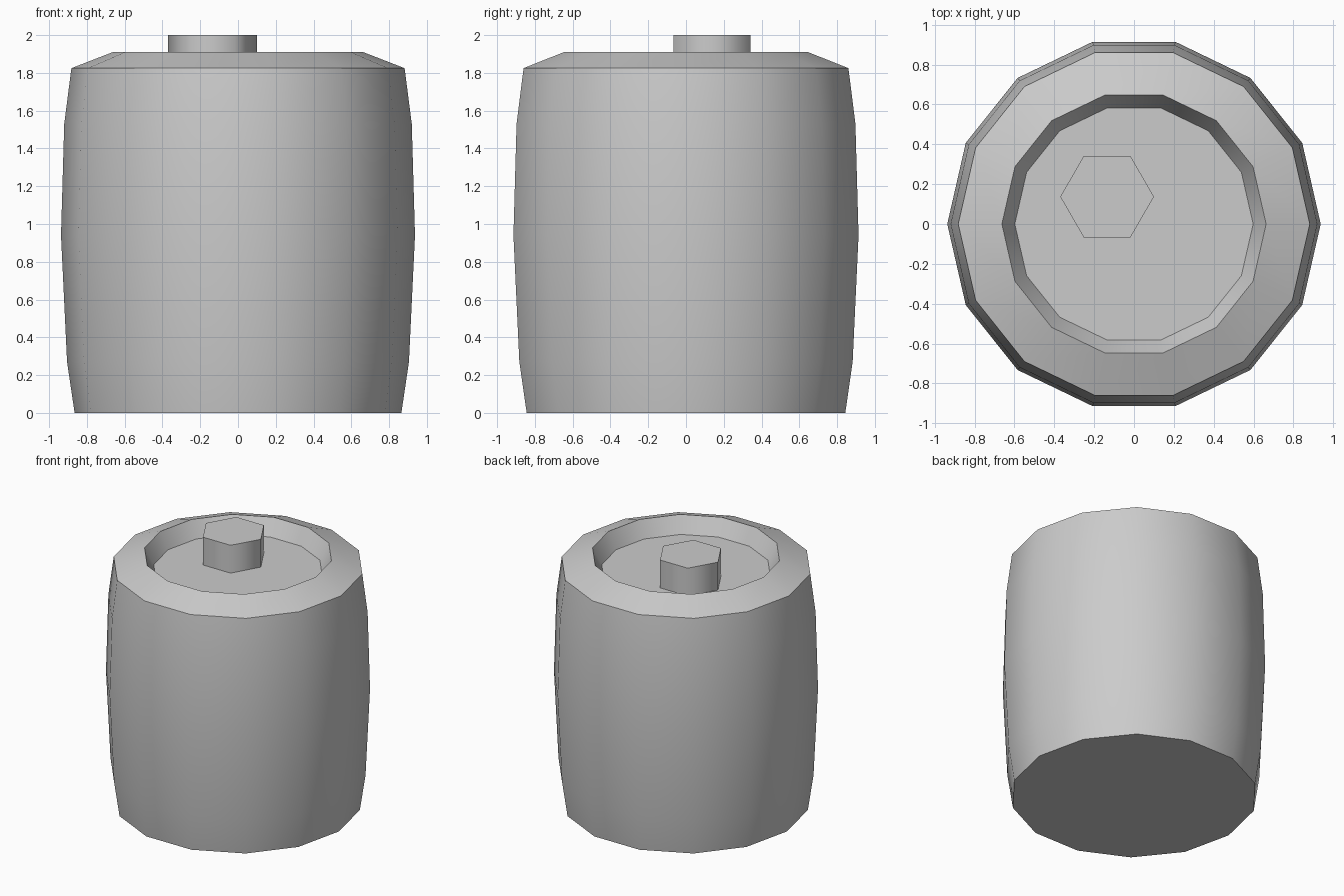
import bpy, bmesh
from math import cos, sin, pi, radians

if "Cube" in bpy.data.objects:
    bpy.data.objects.remove(bpy.data.objects["Cube"])


def lathe(name, profile, sides, center, smooth_angle):
    """Stack rings of (radius, z), cap both ends and smooth the sides."""
    bm = bmesh.new()
    rings = [[bm.verts.new((center[0] + r * cos(2 * pi * i / sides),
                            center[1] + r * sin(2 * pi * i / sides), z))
              for i in range(sides)] for r, z in profile]
    for a, b in zip(rings, rings[1:]):
        for i in range(sides):
            j = (i + 1) % sides
            bm.faces.new((a[i], a[j], b[j], b[i]))
    bm.faces.new(rings[0][::-1])
    bm.faces.new(rings[-1])
    mesh = bpy.data.meshes.new(name)
    bm.to_mesh(mesh)
    bm.free()
    obj = bpy.data.objects.new(name, mesh)
    bpy.context.collection.objects.link(obj)
    bpy.ops.object.select_all(action='DESELECT')
    obj.select_set(True)
    bpy.context.view_layer.objects.active = obj
    bpy.ops.object.shade_smooth_by_angle(angle=radians(smooth_angle))
    return obj


# Bulging barrel with sloped rim and recessed lid
lathe("barrel", [(0.865, 0), (0.905, 0.27), (0.937, 0.94), (0.92, 1.53),
                 (0.882, 1.825), (0.663, 1.91), (0.598, 1.785)],
      14, (0, 0), 45)

# Off-centre hexagonal stopper standing on the lid
lathe("stopper", [(0.235, 1.785), (0.235, 2.0)], 6, (-0.135, 0.137), 70)
